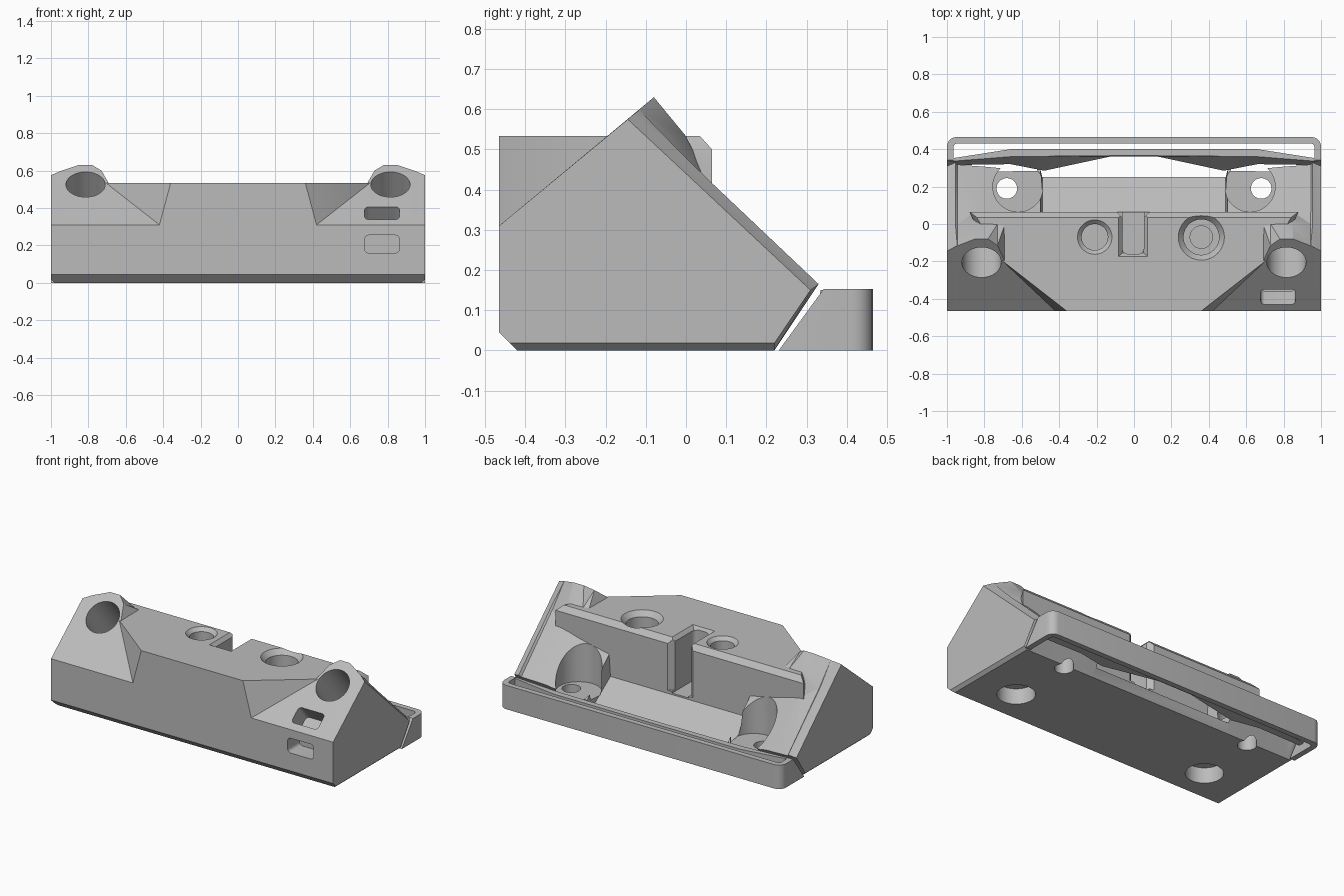
import bpy, bmesh, math
from mathutils import Vector, Matrix

if "Cube" in bpy.data.objects:
    bpy.data.objects.remove(bpy.data.objects["Cube"])

grey = bpy.data.materials.new("matte_grey")
grey.use_nodes = True
COL = (0.5, 0.5, 0.5, 1)
grey.diffuse_color = COL
grey.node_tree.nodes["Principled BSDF"].inputs["Base Color"].default_value = COL


def make(name, bm):
    bmesh.ops.recalc_face_normals(bm, faces=bm.faces)
    me = bpy.data.meshes.new(name)
    bm.to_mesh(me)
    bm.free()
    me.materials.append(grey)
    ob = bpy.data.objects.new(name, me)
    bpy.context.collection.objects.link(ob)
    return ob


def hull(name, pts):
    bm = bmesh.new()
    for p in pts:
        bm.verts.new(p)
    res = bmesh.ops.convex_hull(bm, input=bm.verts)
    bmesh.ops.delete(bm, geom=[v for v in bm.verts if not v.link_faces], context='VERTS')
    bmesh.ops.dissolve_limit(bm, angle_limit=0.01, verts=bm.verts, edges=bm.edges)
    return make(name, bm)


def loft(name, half):
    """Sections (x, [(y, z)...]) from the outside in, mirrored across x."""
    secs = half + [(-x, s) for x, s in reversed(half)]
    bm = bmesh.new()
    rings = [[bm.verts.new((x, y, z)) for y, z in s] for x, s in secs]
    n = len(rings[0])
    for a, b in zip(rings, rings[1:]):
        for i in range(n):
            j = (i + 1) % n
            bm.faces.new((a[i], a[j], b[j], b[i]))
    bm.faces.new(rings[0])
    bm.faces.new(rings[-1])
    bmesh.ops.triangulate(bm, faces=[f for f in bm.faces if len(f.verts) == 4])
    bmesh.ops.dissolve_limit(bm, angle_limit=0.002, verts=bm.verts, edges=bm.edges)
    return make(name, bm)


def cone(pos, r1, r2, depth, tilt=0):
    """Round cutter centred on pos: r1 below, r2 above."""
    bm = bmesh.new()
    m = Matrix.Translation(pos) @ Matrix.Rotation(tilt, 4, 'X')
    bmesh.ops.create_cone(bm, cap_ends=True, segments=48, radius1=r1, radius2=r2,
                          depth=depth, matrix=m)
    return make("cutter", bm)


def box(pos, size, tilt=0, axis='Z', r=0):
    """Box cutter with the edges along one axis rounded."""
    bm = bmesh.new()
    bmesh.ops.create_cube(bm, size=1, matrix=Matrix.Diagonal((*size, 1)))
    if r:
        k = 'XYZ'.index(axis)
        es = [e for e in bm.edges
              if abs((e.verts[0].co - e.verts[1].co).normalized()[k]) > 0.9]
        bmesh.ops.bevel(bm, geom=es, offset=r, segments=5, profile=0.5, affect='EDGES')
    bm.transform(Matrix.Translation(pos) @ Matrix.Rotation(tilt, 4, 'X'))
    return make("cutter", bm)


def combine(ob, other, op):
    m = ob.modifiers.new(op, 'BOOLEAN')
    m.operation, m.object, m.solver = op, other, 'EXACT'
    bpy.context.view_layer.objects.active = ob
    bpy.ops.object.modifier_apply(modifier=m.name)
    bpy.data.objects.remove(other)


def finish(ob):
    bpy.ops.object.select_all(action='DESELECT')
    ob.select_set(True)
    bpy.context.view_layer.objects.active = ob
    bpy.ops.object.shade_smooth_by_angle(angle=math.radians(25))


# Wedge body: front, ridge, rear slope, rear tip and undercut at each station
def section(peak, r, w, tip, low=0.0):
    return [(-0.42 - low, low), (-0.465, 0.045), (-0.465, 0.31),
            peak, r, w, tip, (0.22, low)]


body = loft("wedge_body", [
    (1.0, section((-0.145, 0.575), (0, 0.44), (0.065, 0.379), (0.31, 0.15), 0.018)),
    (0.98, section((-0.135, 0.584), (0, 0.457), (0.065, 0.394), (0.318, 0.156))),
    (0.955, section((-0.12, 0.595), (0, 0.479), (0.065, 0.416), (0.33, 0.165))),
    (0.945, section((-0.117, 0.599), (0, 0.465), (0.065, 0.402), (0.318, 0.152))),
    (0.85, section((-0.08, 0.63), (0, 0.533), (0.065, 0.4), (0.31, 0.145))),
    (0.78, section((-0.08, 0.63), (0, 0.533), (0.065, 0.385), (0.305, 0.14))),
    (0.73, section((-0.115, 0.6), (0, 0.53), (0.065, 0.37), (0.3, 0.13))),
    (0.69, section((-0.2, 0.53), (0, 0.525), (0.065, 0.36), (0.3, 0.13))),
    (0.5, section((-0.2, 0.53), (0, 0.52), (0.065, 0.32), (0.29, 0.11))),
    (0.49, section((-0.2, 0.53), (0, 0.52), (0.065, 0.18), (0.25, 0.05))),
])

# Raised flat-topped centre block with slanted front corners
half = [(0.36, -0.465, 0.533), (0.7, -0.2, 0.533), (0.82, 0.0, 0.533),
        (0.84, 0.035, 0.533), (0.88, 0.065, 0.5), (0.42, -0.465, 0.31),
        (0.76, -0.2, 0.31), (0.88, 0.065, 0.38), (0.48, 0.065, 0.15)]
block = hull("centre_block", [(s * x, y, z) for x, y, z in half for s in (1, -1)])
combine(body, block, 'UNION')

SLOPE = math.atan2(0.32, 0.385)
cutters = []
for s in (1, -1):
    cutters += [
        cone((s * 0.815, -0.205, 0.525), 0.105, 0.105, 0.6, SLOPE),  # corner bores
        cone((s * 0.7, -0.21, 0.0), 0.11, 0.11, 0.2),                # underside recesses
        cone((s * 0.62, 0.2, 0.35), 0.135, 0.135, 0.5),              # rear round pockets
        cone((s * 0.68, 0.19, 0.1), 0.055, 0.055, 0.6),              # small drain holes
    ]
cutters += [
    # round sockets in the top, with chamfered rims
    cone((-0.21, -0.07, 0.45), 0.07, 0.07, 0.3),
    cone((-0.21, -0.07, 0.523), 0.07, 0.094, 0.024),
    cone((0.36, -0.07, 0.48), 0.095, 0.095, 0.2),
    cone((0.36, -0.07, 0.518), 0.095, 0.125, 0.034),
    cone((0.36, -0.07, 0.4), 0.06, 0.06, 0.3),
    # central cable slot with flared rim
    box((-0.005, 0.0, 0.45), (0.115, 0.32, 0.52), 0, 'Z', 0.03),
    hull("cutter", [(-0.005 + s * x, y, z) for s in (1, -1) for x, y, z in
                    ((0.057, -0.155, 0.51), (0.08, -0.175, 0.536),
                     (0.057, 0.1, 0.51), (0.08, 0.1, 0.536))]),
    # flare at the rear mouth of the slot
    hull("cutter", [(-0.005 + s * x, y, z) for s in (1, -1) for z in (0.2, 0.6)
                    for x, y in ((0.057, 0.035), (0.1, 0.075))]),
    # strap slots on the left front corner
    box((0.77, -0.465, 0.207), (0.185, 0.24, 0.095), 0, 'Y', 0.022),
    box((0.77, -0.39, 0.373), (0.185, 0.105, 0.24), SLOPE, 'Z', 0.022),
]
for c in cutters:
    combine(body, c, 'DIFFERENCE')
finish(body)

# Rear hoop: rounded thin wall, cut back along the body's undercut
hoop = box((0, 0.265, 0.0765), (2.0, 0.4, 0.153), 0, 'Z', 0.05)
hoop.name = "rear_hoop"
combine(hoop, box((0, 0.23, 0.08), (1.93, 0.4, 0.4), 0, 'Z', 0.02), 'DIFFERENCE')
combine(hoop, hull("cutter", [(x, y, z) for x in (-1.2, 1.2) for y, z in
                              ((0.0, -0.1), (0.158, -0.1), (0.377, 0.2), (0.0, 0.2))]),
        'DIFFERENCE')
finish(hoop)


# Cross bar inside the hoop, bowed towards the back
def bar(front, back, foot):
    return [(front, 0.15), (back, 0.15), (back, 0.05), (foot, 0.05)]


finish(loft("cross_bar", [
    (0.98, bar(0.335, 0.35, 0.315)),
    (0.66, bar(0.36, 0.4, 0.32)),
    (0.48, bar(0.362, 0.4, 0.285)),
    (0.12, bar(0.365, 0.4, 0.362)),
]))
